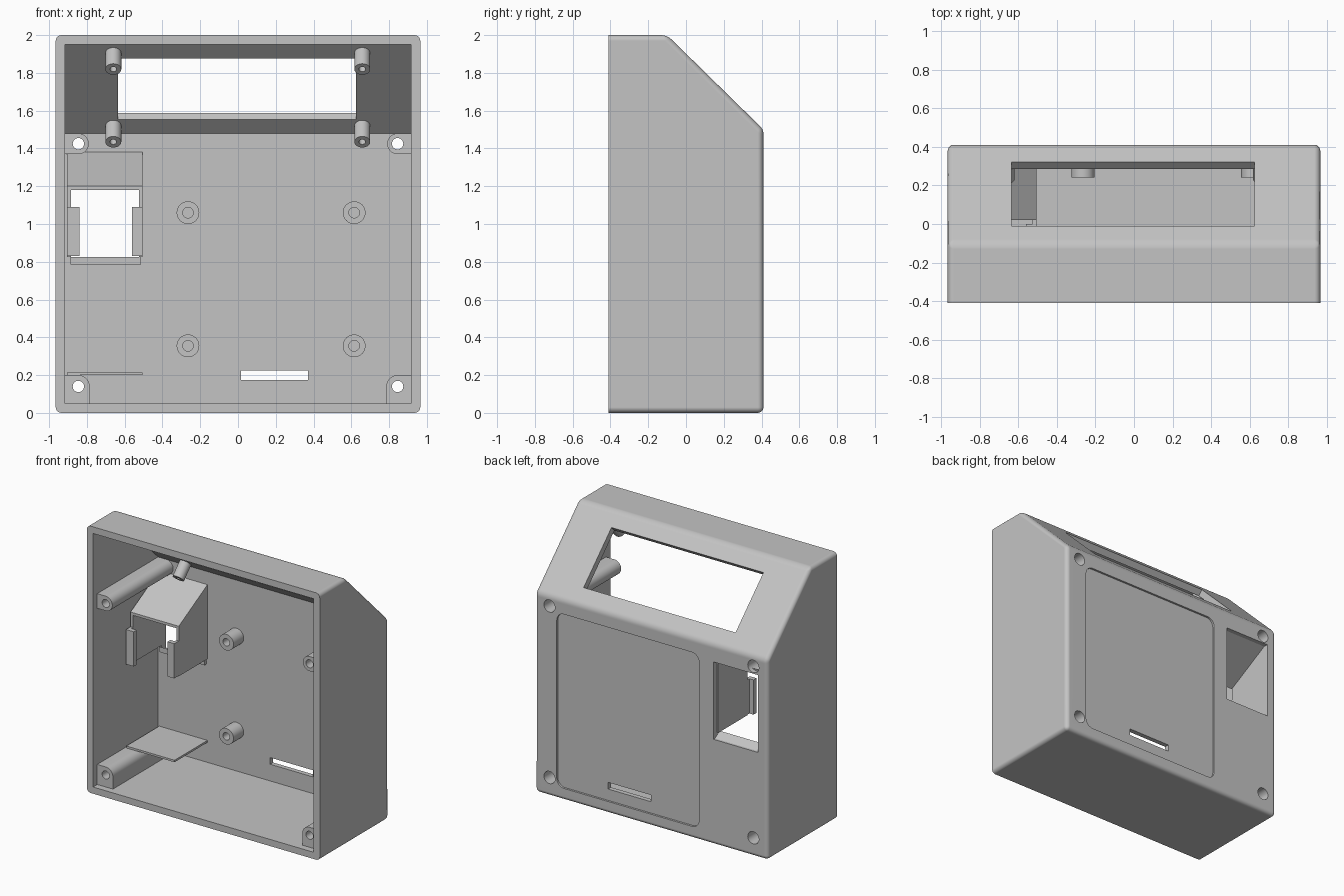
import bpy, bmesh, math
from mathutils import Vector

if "Cube" in bpy.data.objects:
    bpy.data.objects.remove(bpy.data.objects["Cube"])

grey = bpy.data.materials.new("light grey plastic")
grey.use_nodes = True
grey.diffuse_color = (0.55, 0.55, 0.55, 1)
grey.node_tree.nodes["Principled BSDF"].inputs["Base Color"].default_value = (0.55, 0.55, 0.55, 1)

parts = []
HALF_W, FRONT, BACK, WALL = 0.965, -0.41, 0.41, 0.05
INNER = BACK - WALL
POST_FRONT = -0.36
SLOPE_N = Vector((0, 0.7, 0.714))      # outward normal of the slanted face


def prism(name, pts, axis, a, b, round_edge=None, size=0.03):
    """Extrude a 2D outline along x (points are y,z) or y (points are x,z)."""
    place = (lambda p, t: (t, p[0], p[1])) if axis == "x" else (lambda p, t: (p[0], t, p[1]))
    bm = bmesh.new()
    lo = [bm.verts.new(place(p, a)) for p in pts]
    hi = [bm.verts.new(place(p, b)) for p in pts]
    bm.faces.new(lo)
    bm.faces.new(hi)
    for i in range(len(pts)):
        j = (i + 1) % len(pts)
        bm.faces.new((lo[i], lo[j], hi[j], hi[i]))
    bmesh.ops.recalc_face_normals(bm, faces=bm.faces)
    if round_edge:
        bmesh.ops.bevel(bm, geom=[e for e in bm.edges if round_edge(e)], offset=size,
                        segments=5, profile=0.5, affect="EDGES")
        bmesh.ops.recalc_face_normals(bm, faces=bm.faces)
    mesh = bpy.data.meshes.new(name)
    bm.to_mesh(mesh)
    bm.free()
    mesh.materials.append(grey)
    ob = bpy.data.objects.new(name, mesh)
    bpy.context.scene.collection.objects.link(ob)
    parts.append(ob)
    return ob


def arc(cx, cz, r, start, end, n):
    angles = [math.radians(start + (end - start) * i / n) for i in range(n + 1)]
    return [(cx + r * math.cos(t), cz + r * math.sin(t)) for t in angles]


def circle(cx, cz, r, n=32):
    return arc(cx, cz, r, 0, 360, n)[:-1]


def rect(x0, x1, z0, z1):
    return [(x0, z0), (x1, z0), (x1, z1), (x0, z1)]


def cut(target, *cutters):
    """Subtract the cutters, bake the result and remove them."""
    for c in cutters:
        c.hide_render = True
        mod = target.modifiers.new("cut", "BOOLEAN")
        mod.operation, mod.solver, mod.object = "DIFFERENCE", "EXACT", c
        bpy.context.view_layer.update()
        deps = bpy.context.evaluated_depsgraph_get()
        baked = bpy.data.meshes.new_from_object(target.evaluated_get(deps))
        target.modifiers.clear()
        target.data = baked
        parts.remove(c)
        bpy.data.objects.remove(c)


# Case shell: rounded outside, hollow and open at the front
outer = [(FRONT, 0), (BACK, 0), (BACK, 1.5), (-0.1, 2), (FRONT, 2)]
case = prism("case", outer, "x", -HALF_W, HALF_W,
             lambda e: not all(v.co.y < FRONT + 0.001 for v in e.verts))
inner = [(-0.5, 0.05), (INNER, 0.05), (INNER, 1.48), (-0.12, 1.95), (-0.5, 1.95)]
cut(case, prism("cavity", inner, "x", -0.915, 0.915))

# Slanted display window
sill, head = Vector((0, 0.32, 1.588)), Vector((0, -0.01, 1.912))
window = [p + SLOPE_N * s for p, s in ((sill, 0.1), (head, 0.1), (head, -0.1), (sill, -0.1))]
cut(case, prism("window_cutter", [(p.y, p.z) for p in window], "x", -0.635, 0.625))

# Shallow rounded panel recess, slot and hatch in the back
l, r, b, t, c = -0.395, 0.785, 0.09, 1.395, 0.06
panel = (arc(r - c, t - c, c, 0, 90, 6) + arc(l + c, t - c, c, 90, 180, 6)
         + arc(l + c, b + c, c, 180, 270, 6) + arc(r - c, b + c, c, 270, 360, 6))
cut(case, prism("panel_cutter", panel, "y", BACK - 0.015, 0.5),
    prism("slot_cutter", rect(0.015, 0.37, 0.175, 0.225), "y", 0.3, 0.5),
    prism("hatch_cutter", rect(-0.885, -0.515, 0.79, 1.37), "y", 0.3, 0.5))

# Corner screw posts, joined to the walls, with counterbored holes
for side, word in ((-1, "right"), (1, "left")):
    for z, level in ((0.14, "lower"), (1.425, "upper")):
        if level == "lower":
            shape = [(0.93, 0.2)] + arc(0.845, 0.14, 0.06, 90, 0, 10)[0:] + [(0.785, 0.04)]
            shape = [(0.93, 0.04), (0.93, 0.2)] + arc(0.845, 0.14, 0.06, 90, 180, 10) + [(0.785, 0.04)]
        else:
            shape = [(0.93, z - 0.055), (0.93, z + 0.055)] + arc(0.845, z, 0.055, 90, 270, 20)
        shape = [(side * x, h) for x, h in shape]
        post = prism(f"{level}_{word}_post", shape, "y", POST_FRONT, INNER + 0.01)
        for body in (post, case):
            cut(body, prism("bore", circle(side * 0.845, z, 0.03), "y", -0.38, 0.5),
                prism("counterbore", circle(side * 0.845, z, 0.046), "y", 0.0, 0.5))

# Circuit board standoffs on the back wall
for x in (-0.265, 0.615):
    for z in (0.355, 1.06):
        standoff = prism("board_standoff", circle(x, z, 0.06), "y", 0.24, INNER + 0.01)
        cut(standoff, prism("bore", circle(x, z, 0.028), "y", 0.2, INNER - 0.01))

# Display standoffs, square to the slanted wall
tilt = SLOPE_N.to_track_quat("Y", "Z")
for x in (-0.66, 0.658):
    for y, z in ((0.32, 1.52), (-0.073, 1.905)):
        standoff = prism("display_standoff", circle(0, 0, 0.042), "y", -0.12, 0.012)
        cut(standoff, prism("bore", circle(0, 0, 0.018), "y", -0.2, -0.01))
        standoff.rotation_mode = "QUATERNION"
        standoff.rotation_quaternion = tilt
        standoff.location = (x, y, z)

# Hood behind the hatch: side walls, sloping roof, retaining posts and sill
cheek = [(0.37, 0.825), (0.02, 0.825), (0.02, 1.185), (0.37, 1.38)]
for x0, x1, p0, p1 in ((-0.905, -0.885, -0.905, -0.84), (-0.525, -0.505, -0.56, -0.505)):
    prism("hood_side", cheek, "x", x0, x1)
    prism("hood_retainer", rect(p0, p1, 0.83, 1.09), "y", -0.035, 0.0)
    prism("hood_retainer_web", rect(x0, x1, 0.83, 1.09), "y", -0.01, 0.03)
roof = [(0.375, 1.37), (0.02, 1.18), (0.02, 1.2), (0.375, 1.39)]
prism("hood_roof", roof, "x", -0.905, -0.505)
prism("hatch_sill", [(0.4, 0.785), (0.335, 0.785), (0.335, 0.825)], "x", -0.887, -0.513)

# Shelf below the hood
prism("shelf", rect(-0.905, -0.505, 0.2, 0.215), "y", -0.03, INNER + 0.01)

# Smooth round surfaces, keep corners sharp
bpy.ops.object.select_all(action="DESELECT")
for ob in parts:
    ob.select_set(True)
bpy.context.view_layer.objects.active = case
bpy.ops.object.shade_smooth_by_angle(angle=math.radians(30))
weighted = case.modifiers.new("even shading", "WEIGHTED_NORMAL")
weighted.keep_sharp = True
